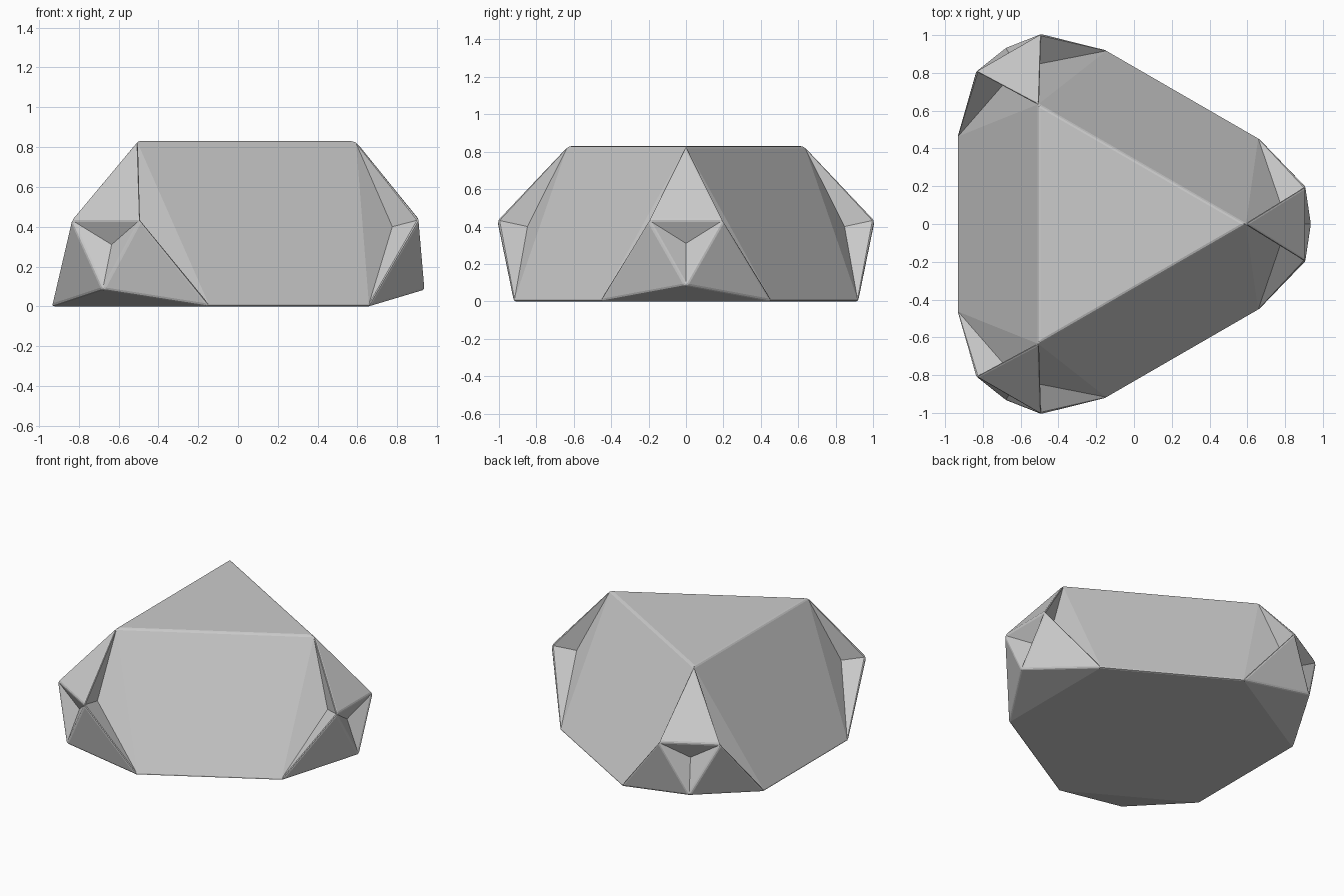
import bpy
import bmesh
from math import radians
from mathutils import Matrix, Vector

cube = bpy.data.objects.get("Cube")
if cube:
    bpy.data.objects.remove(cube)

stone = bpy.data.materials.new("plain_grey")
stone.use_nodes = True
GREY = (0.6, 0.6, 0.6, 1)
stone.diffuse_color = GREY
stone.node_tree.nodes["Principled BSDF"].inputs["Base Color"].default_value = GREY

AXIS_X = -0.14  # the threefold axis sits left of the centre

# Points of one corner, measured from the axis; mirrored ones have a y sign
CENTRAL = {"top": (0.73, 0, 0.83), "low": (1.08, 0, 0.085), "cup": (0.99, 0, 0.31)}
PAIRED = {"mid": (1.05, 0.2, 0.435), "base": (0.797, 0.46, 0), "pit": (0.915, 0.11, 0.4)}

bm = bmesh.new()


def add_point(co, turn):
    return bm.verts.new(turn @ Vector(co) + Vector((AXIS_X, 0, 0)))


def add_pit(rim, apex):
    # Three small walls sinking from a triangular rim to an apex
    for i in range(3):
        bm.faces.new((rim[i], rim[(i + 1) % 3], apex))


corners = []
for k in range(3):
    turn = Matrix.Rotation(radians(120 * k), 3, "Z")
    p = {name: add_point(co, turn) for name, co in CENTRAL.items()}
    for name, (x, y, z) in PAIRED.items():
        p[name, 1] = add_point((x, y, z), turn)
        p[name, -1] = add_point((x, -y, z), turn)
    corners.append(p)

    # Upper facet, front cup and underside facet
    bm.faces.new((p["top"], p["mid", -1], p["mid", 1]))
    add_pit((p["mid", 1], p["mid", -1], p["low"]), p["cup"])
    bm.faces.new((p["base", 1], p["low"], p["base", -1]))

    # Side pits and lower facets on both sides
    for s in (1, -1):
        add_pit((p["top"], p["mid", s], p["base", s]), p["pit", s])
        bm.faces.new((p["mid", s], p["low"], p["base", s]))

# Large sloping sides, top and bottom
for k in range(3):
    a, b = corners[k], corners[(k + 1) % 3]
    bm.faces.new((a["top"], a["base", 1], b["base", -1], b["top"]))
bm.faces.new([p["top"] for p in corners])
bm.faces.new([p["base", s] for p in corners for s in (-1, 1)])
bmesh.ops.recalc_face_normals(bm, faces=bm.faces)

# Only outward edges are softened
weight = bm.edges.layers.float.new("bevel_weight_edge")
for e in bm.edges:
    if e.is_convex and e.calc_face_angle() > radians(20):
        e[weight] = 1

mesh = bpy.data.meshes.new("faceted_block")
bm.to_mesh(mesh)
bm.free()
mesh.materials.append(stone)
block = bpy.data.objects.new("faceted_block", mesh)
bpy.context.collection.objects.link(block)

bevel = block.modifiers.new("soft_edges", "BEVEL")
bevel.limit_method = "WEIGHT"
bevel.width = 0.012
bevel.segments = 2
